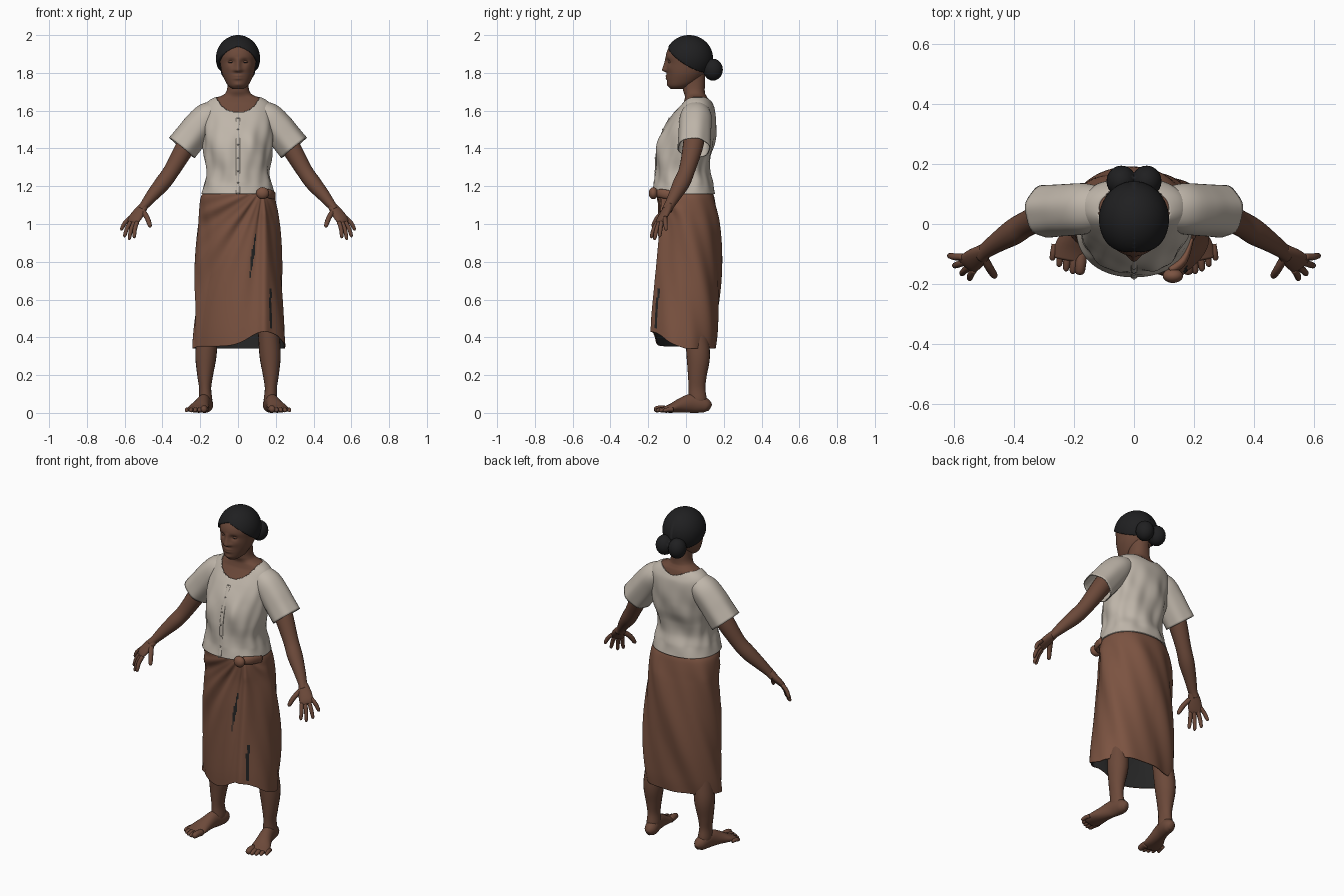
import bpy, bmesh, math
from mathutils import Vector, Matrix

cube = bpy.data.objects.get("Cube")
if cube:
    bpy.data.objects.remove(cube)


def material(name, r, g, b):
    m = bpy.data.materials.new(name)
    m.use_nodes = True
    m.diffuse_color = (r, g, b, 1)
    bsdf = m.node_tree.nodes["Principled BSDF"]
    bsdf.inputs["Base Color"].default_value = (r, g, b, 1)
    bsdf.inputs["Roughness"].default_value = 0.8
    return m


SKIN = material("brown skin", .15, .067, .042)
CLOTH = material("cream cotton", .52, .465, .4)
SKIRT = material("russet cloth", .2, .087, .053)
HAIR = material("black hair", .014, .014, .015)
LINING = material("charcoal lining", .018, .018, .018)


def finish(name, bm, mats, mirror=False, thickness=0, lining=0):
    """Turn a bmesh into a smooth object with optional mirror and thickness."""
    mesh = bpy.data.meshes.new(name)
    bm.to_mesh(mesh)
    bm.free()
    obj = bpy.data.objects.new(name, mesh)
    bpy.context.collection.objects.link(obj)
    for m in mats:
        mesh.materials.append(m)
    mesh.shade_smooth()
    if mirror:
        obj.modifiers.new("Mirror", 'MIRROR')
    if thickness:
        mod = obj.modifiers.new("Thickness", 'SOLIDIFY')
        mod.thickness, mod.offset, mod.material_offset = thickness, -1, lining
    return obj


def dense(keys, steps):
    """Smooth interpolation through rows of numbers."""
    rows = []
    for i in range(len(keys) - 1):
        a, b, c, d = (keys[max(0, min(len(keys) - 1, i + k))] for k in (-1, 0, 1, 2))
        for s in range(steps):
            t = s / steps
            rows.append([q + .5 * t * (r - p + t * (2*p - 5*q + 4*r - e + t * (3*(q - r) + e - p)))
                         for p, q, r, e in zip(a, b, c, d)])
    return rows + [list(keys[-1])]


def skin_rings(rings, caps=True):
    """Bridge rings of points into a surface."""
    bm = bmesh.new()
    rows = [[bm.verts.new(p) for p in ring] for ring in rings]
    n = len(rows[0])
    for low, high in zip(rows, rows[1:]):
        for j in range(n):
            k = (j + 1) % n
            bm.faces.new((low[j], low[k], high[k], high[j]))
    if caps:
        bm.faces.new(rows[0][::-1])
        bm.faces.new(rows[-1])
    return bm


def loft(keys, steps=4, n=96, power=2.2, shape=None, caps=True):
    """Horizontal sections: height, half width, front y, back y, centre x."""
    rings = []
    for z, w, front, back, cx in dense(keys, steps):
        ring = []
        for j in range(n):
            a = math.tau * j / n
            c, s = math.cos(a), math.sin(a)
            p = Vector((cx + w * math.copysign(abs(c) ** (2 / power), c),
                        (front + back) / 2 + (back - front) / 2 * math.copysign(abs(s) ** (2 / power), s), z))
            ring.append(shape(p, a, Vector((c, s, 0))))
        rings.append(ring)
    return skin_rings(rings, caps)


def tube(name, keys, mat, ref=(0, 1, 0), mirror=True, n=20, steps=4, ripple=0, **kw):
    """Limb along a path: x, y, z, radius along ref, radius across it."""
    rows = dense(keys, steps)
    rings = []
    for i, (x, y, z, ru, rv) in enumerate(rows):
        t = (Vector(rows[min(i + 1, len(rows) - 1)][:3]) - Vector(rows[max(i - 1, 0)][:3])).normalized()
        u = Vector(ref)
        u = (u - t * u.dot(t)).normalized()
        v = t.cross(u)
        ring = []
        for j in range(n):
            a = math.tau * j / n
            grow = 1 + ripple * math.sin(6 * a) * i / len(rows)
            ring.append(Vector((x, y, z)) + grow * (u * ru * math.cos(a) + v * rv * math.sin(a)))
        rings.append(ring)
    return finish(name, skin_rings(rings, not kw), [mat], mirror, **kw)


def finger(name, base, tip, r, bend=(0, 0, 0), ref=(0, 1, 0)):
    base, tip = Vector(base), Vector(tip)
    mid = (base + tip) / 2 + Vector(bend)
    near = tip.lerp(mid, .2)
    tube(name, [(*base, r, r), (*mid, r, r), (*near, r * .8, r * .8), (*tip, r * .2, r * .2)],
         SKIN, ref, n=10, steps=3)


def ball(name, at, size, mat, mirror=False, seg=24):
    bm = bmesh.new()
    bmesh.ops.create_uvsphere(bm, u_segments=seg, v_segments=seg // 2, radius=1,
                              matrix=Matrix.Translation(at) @ Matrix.Diagonal((*size, 1)))
    return finish(name, bm, [mat], mirror)


def bell(d, width):
    return math.exp(-(d / width) ** 2)


def ramp(v):
    return max(0, min(1, v))


# Torso sections shared by the body and the blouse
TORSO = [(1.16, .194, -.178, .154, 0), (1.22, .178, -.165, .141, 0), (1.28, .167, -.16, .124, 0),
         (1.35, .176, -.158, .13, 0), (1.42, .183, -.145, .15, 0), (1.5, .185, -.118, .158, 0),
         (1.56, .185, -.085, .158, 0), (1.61, .182, -.05, .152, 0), (1.64, .168, -.03, .14, 0),
         (1.665, .135, -.016, .125, 0), (1.68, .09, -.012, .112, 0)]
NECK = [(1.7, .063, -.014, .1, 0), (1.74, .055, -.02, .1, 0), (1.8, .055, -.03, .1, 0)]


def under_cloth(p, a, out):
    return p - out * .016 * ramp((1.7 - p.z) / .06)


def blouse_folds(p, a, out):
    fade = ramp((1.62 - p.z) / .15) * ramp((p.z - 1.16) / .06)
    p = p + out * fade * (.004 * math.sin(6 * a + 24 * p.z) + .002 * math.sin(13 * a - 14 * p.z))
    if p.y < 0:
        p.y -= .014 * bell(abs(p.x) - .08, .05) * bell(p.z - 1.43, .07)
    return p


finish("torso_and_neck", loft(TORSO + NECK, shape=under_cloth), [SKIN])

# Blouse with a round neckline, sleeves, placket and buttons
bm = loft(TORSO, steps=8, n=160, shape=blouse_folds, caps=False)
opening = [f for f in bm.faces if f.calc_center_median().z > 1.5 and
           (f.calc_center_median().x / .118) ** 2 + ((f.calc_center_median().y - .038) / .1) ** 2 < 1]
bmesh.ops.delete(bm, geom=opening, context='FACES')
finish("blouse", bm, [CLOTH], thickness=.006)
tube("sleeve", [(.11, .055, 1.592, .07, .062), (.16, .052, 1.566, .084, .078), (.21, .048, 1.512, .086, .084),
                (.255, .045, 1.455, .086, .085), (.297, .042, 1.403, .087, .086)],
     CLOTH, n=48, ripple=.03, thickness=.006)
front = [(0, f, z, .011, .005) for z, w, f, b, c in TORSO[:7]]
tube("button_placket", front, CLOTH, ref=(1, 0, 0), mirror=False, n=12)
for x, y, z, _, _ in dense(front, 1):
    ball("button", (0, y - .005, z), (.005, .003, .005), CLOTH, seg=10)


# Wrapped skirt: folds fan out from the knot and the front hem lifts
KNOT = Vector((.13, -.165, 1.155))
TOP, HEM = 1.175, .34


def skirt_folds(p, a, out):
    ahead = ramp(-p.y / .12)
    drop = (TOP - p.z) / (TOP - HEM)
    p.z += drop * ahead * (.012 + .078 * bell(p.x - .14, .11))
    fan = math.atan2(p.x - KNOT.x, KNOT.z + .04 - p.z)
    amount = ramp(drop * 6)
    p += out * amount * ahead * (.006 * math.sin(15 * fan) + .004 * math.sin(26 * fan))
    p += out * amount * (1 - ahead) * (.007 * math.sin(4 * a + 9 * p.z) + .004 * math.sin(9 * a + 15 * p.z))
    # the wearer's right side falls back while the loose end hangs forward
    p.y += ahead * drop * .3 * max(0, .09 - p.x)
    p.y -= .022 * ahead * amount * bell(p.x - .14, .03)
    return p


bm = loft([(HEM, .244, -.185, .155, .008), (.43, .243, -.182, .168, .007), (.6, .235, -.17, .18, .005),
           (.8, .224, -.155, .182, .003), (1, .212, -.142, .173, .002), (1.13, .2, -.152, .154, 0),
           (TOP, .176, -.15, .136, 0)], steps=10, n=200, shape=skirt_folds, caps=False)
for f in bm.faces:
    c = f.calc_center_median()
    taper = .009 * (1 - abs(c.z - .83) / .14)
    gap = abs(c.x - .1 + .13 * (1 - c.z)) < taper
    side_gap = abs(c.x - .172) < .006 and .45 < c.z < .66
    f.material_index = int(c.y < -.08 and (gap or side_gap))
finish("wrapped_skirt", bm, [SKIRT, LINING], thickness=.006, lining=1)
ball("skirt_knot", KNOT + Vector((0, -.008, .008)), (.034, .024, .032), SKIRT)
tube("skirt_tuck", [(.12, -.155, 1.162, .02, .016), (.165, -.122, 1.16, .024, .014),
                    (.194, -.05, 1.15, .02, .006)], SKIRT, ref=(0, 0, 1), mirror=False)

# Arms and hands
tube("arm", [(.17, .05, 1.57, .055, .055), (.265, .04, 1.43, .055, .053), (.35, .005, 1.285, .043, .043),
             (.4, -.025, 1.215, .044, .042), (.455, -.06, 1.15, .034, .033),
             (.495, -.088, 1.1, .027, .024), (.515, -.1, 1.075, .028, .02)], SKIN)
across = Vector((.07, .08, .045)).normalized()
tube("palm", [(.495, -.088, 1.1, .024, .022), (.525, -.11, 1.06, .036, .02), (.55, -.13, 1.025, .039, .016),
              (.56, -.137, 1.008, .034, .01)], SKIN, ref=across)
tips = [(.55, -.185, .925), (.577, -.168, .915), (.603, -.14, .93), (.62, -.105, .966)]
for i, (label, tip) in enumerate(zip(("index", "middle", "ring", "little"), tips)):
    knuckle = Vector((.552, -.131, 1.022)) + across * (i - 1.5) * .02
    finger(label + "_finger", knuckle, tip, .0115, bend=(.004, -.002, .006))
finger("thumb", (.507, -.105, 1.075), (.463, -.178, .983), .014, bend=(-.004, -.008, .004))

# Legs and feet
tube("leg", [(.15, .04, .62, .055, .06), (.162, .056, .42, .06, .056), (.17, .065, .3, .062, .056),
             (.174, .06, .2, .05, .042), (.174, .058, .13, .044, .032), (.172, .062, .07, .048, .036),
             (.17, .065, .04, .04, .03)], SKIN)
tube("foot", [(.163, .128, .026, .014, .018), (.165, .11, .036, .032, .035), (.17, .075, .046, .037, .046),
              (.181, .025, .05, .036, .05), (.195, -.03, .038, .044, .038),
              (.209, -.08, .024, .056, .024), (.217, -.12, .016, .053, .015)], SKIN, ref=(1, 0, 0))
for i, label in enumerate(("big", "second", "third", "fourth", "small")):
    r = .019 if i == 0 else .0135 - i * .0006
    finger(label + "_toe", (.176 + .022 * i, -.1 + .008 * i, .018),
           (.182 + .023 * i, -.17 + .003 * i * i, r * .9), r, ref=(1, 0, 0), bend=(0, 0, .004))


# Head with a modelled face
def face_shape(p, a, out):
    if p.y < 0:
        x, z = abs(p.x), p.z
        p.y -= .024 * bell(x, .014 + .008 * bell(z - 1.815, .015)) * ramp((1.885 - z) / .065) * ramp((z - 1.8) / .012)
        p.y += .01 * bell(x - .036, .018) * bell(z - 1.86, .013)
        p.y -= .007 * bell(x, .022) * (bell(z - 1.784, .006) + bell(z - 1.77, .006))
        p.y -= .004 * bell(x - .05, .02) * bell(z - 1.825, .02) + .005 * bell(x, .02) * bell(z - 1.738, .01)
    return p


finish("head", loft([(1.715, .03, -.08, -.01, 0), (1.732, .052, -.094, .03, 0), (1.76, .069, -.1, .07, 0),
                     (1.8, .085, -.102, .1, 0), (1.85, .094, -.103, .12, 0), (1.89, .098, -.107, .13, 0),
                     (1.93, .093, -.093, .12, 0), (1.965, .07, -.06, .1, 0), (1.985, .03, -.02, .05, 0)],
                    steps=8, n=200, power=2.1, shape=face_shape), [SKIN])
ball("eyelid", (.036, -.08, 1.858), (.017, .012, .01), SKIN, True)
ball("eye", (.036, -.0885, 1.856), (.011, .005, .003), HAIR, True, 12)

# Centre-parted hair cut along the hairline, with two buns at the nape
bm = bmesh.new()
bmesh.ops.create_uvsphere(bm, u_segments=64, v_segments=40, radius=1,
                          matrix=Matrix.Translation((0, .016, 1.877)) @ Matrix.Diagonal((.117, .127, .123, 1)))
for at, normal in (((0, 0, 0), (1, 0, 0)), ((0, -.1, 1.947), (.4, .62, 1))):
    bmesh.ops.bisect_plane(bm, geom=bm.verts[:] + bm.edges[:] + bm.faces[:], clear_inner=True,
                           plane_co=at, plane_no=normal)
finish("hair_cap", bm, [HAIR], mirror=True, thickness=.014)
ball("hair_bun", (.042, .143, 1.817), (.05, .052, .058), HAIR, True)
